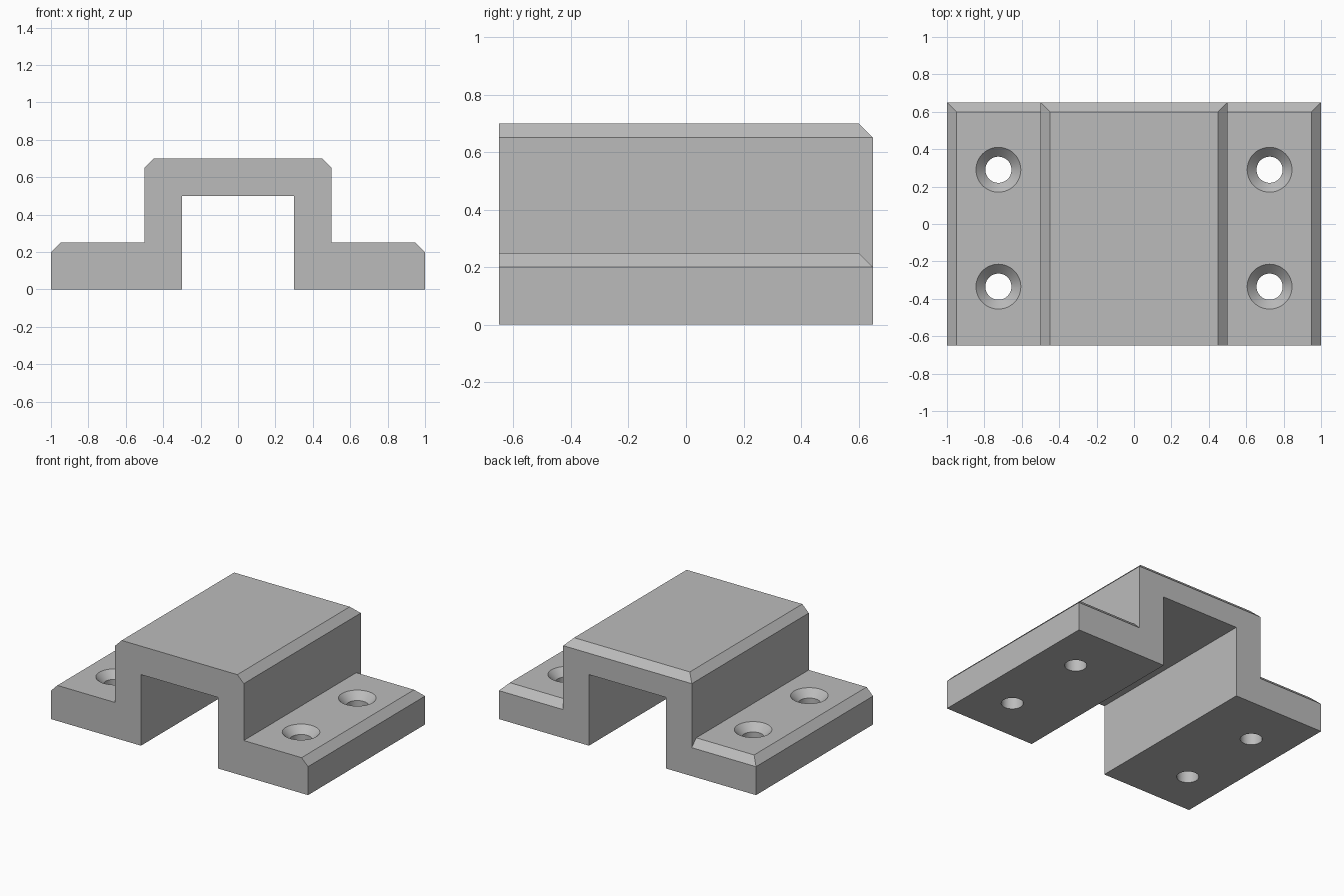
import bpy, bmesh

cube = bpy.data.objects.get("Cube")
if cube:
    bpy.data.objects.remove(cube, do_unlink=True)

grey = bpy.data.materials.new("plain grey")
grey.use_nodes = True
grey.diffuse_color = (0.5, 0.5, 0.5, 1)
grey.node_tree.nodes["Principled BSDF"].inputs["Base Color"].default_value = (0.5, 0.5, 0.5, 1)

FRONT, BACK, CHAMFER = -0.65, 0.65, 0.05
HOLE_X, HOLE_YS = 0.725, (0.29, -0.335)


def add_object(name, bm):
    bmesh.ops.recalc_face_normals(bm, faces=bm.faces[:])
    mesh = bpy.data.meshes.new(name)
    bm.to_mesh(mesh)
    bm.free()
    mesh.materials.append(grey)
    obj = bpy.data.objects.new(name, mesh)
    bpy.context.collection.objects.link(obj)
    return obj


def loft(bm, rings):
    """Skin closed rings of points and cap both ends."""
    rows = [[bm.verts.new(p) for p in ring] for ring in rings]
    for a, b in zip(rows, rows[1:]):
        for i in range(len(a)):
            j = (i + 1) % len(a)
            bm.faces.new((a[i], a[j], b[j], b[i]))
    bm.faces.new(rows[0][::-1])
    bm.faces.new(rows[-1])


def section(half, y):
    """Mirror the right half of the cross-section and place it at y."""
    full = half + [(-x, z) for x, z in reversed(half)]
    return [(x, y, z) for x, z in full]


# Bridge bracket: constant section, with the top edges chamfered at the back
main = [(0.3, 0.5), (0.3, 0), (1, 0), (1, 0.2), (0.95, 0.25),
        (0.5, 0.25), (0.5, 0.65), (0.45, 0.7)]
rear = [(0.3, 0.5), (0.3, 0), (1, 0), (1, 0.2), (1, 0.2),
        (0.5, 0.2), (0.5, 0.65), (0.5, 0.65)]
bm = bmesh.new()
loft(bm, [section(main, FRONT), section(main, BACK - CHAMFER), section(rear, BACK)])
bmesh.ops.remove_doubles(bm, verts=bm.verts[:], dist=0.001)
bmesh.ops.dissolve_limit(bm, angle_limit=0.01, verts=bm.verts[:], edges=bm.edges[:])
bracket = add_object("bracket", bm)

# Countersunk screw holes: straight bore opening into a cone
bm = bmesh.new()
for x in (-HOLE_X, HOLE_X):
    for y in HOLE_YS:
        rings = []
        for radius, z in ((0.07, -0.1), (0.07, 0.2), (0.12, 0.25), (0.12, 0.35)):
            temp = bmesh.new()
            circle = bmesh.ops.create_circle(temp, segments=48, radius=radius)["verts"]
            rings.append([(v.co.x + x, v.co.y + y, z) for v in circle])
            temp.free()
        loft(bm, rings)
cutter = add_object("screw_hole_cutter", bm)
cutter.hide_render = True

cut = bracket.modifiers.new("screw holes", 'BOOLEAN')
cut.operation = 'DIFFERENCE'
cut.solver = 'EXACT'
cut.object = cutter

# Apply the cut, drop the cutter and smooth only the hole walls
bpy.ops.object.select_all(action='DESELECT')
bracket.select_set(True)
bpy.context.view_layer.objects.active = bracket
bpy.ops.object.modifier_apply(modifier=cut.name)
bpy.data.objects.remove(cutter, do_unlink=True)
bpy.ops.object.shade_smooth_by_angle(angle=0.5)
